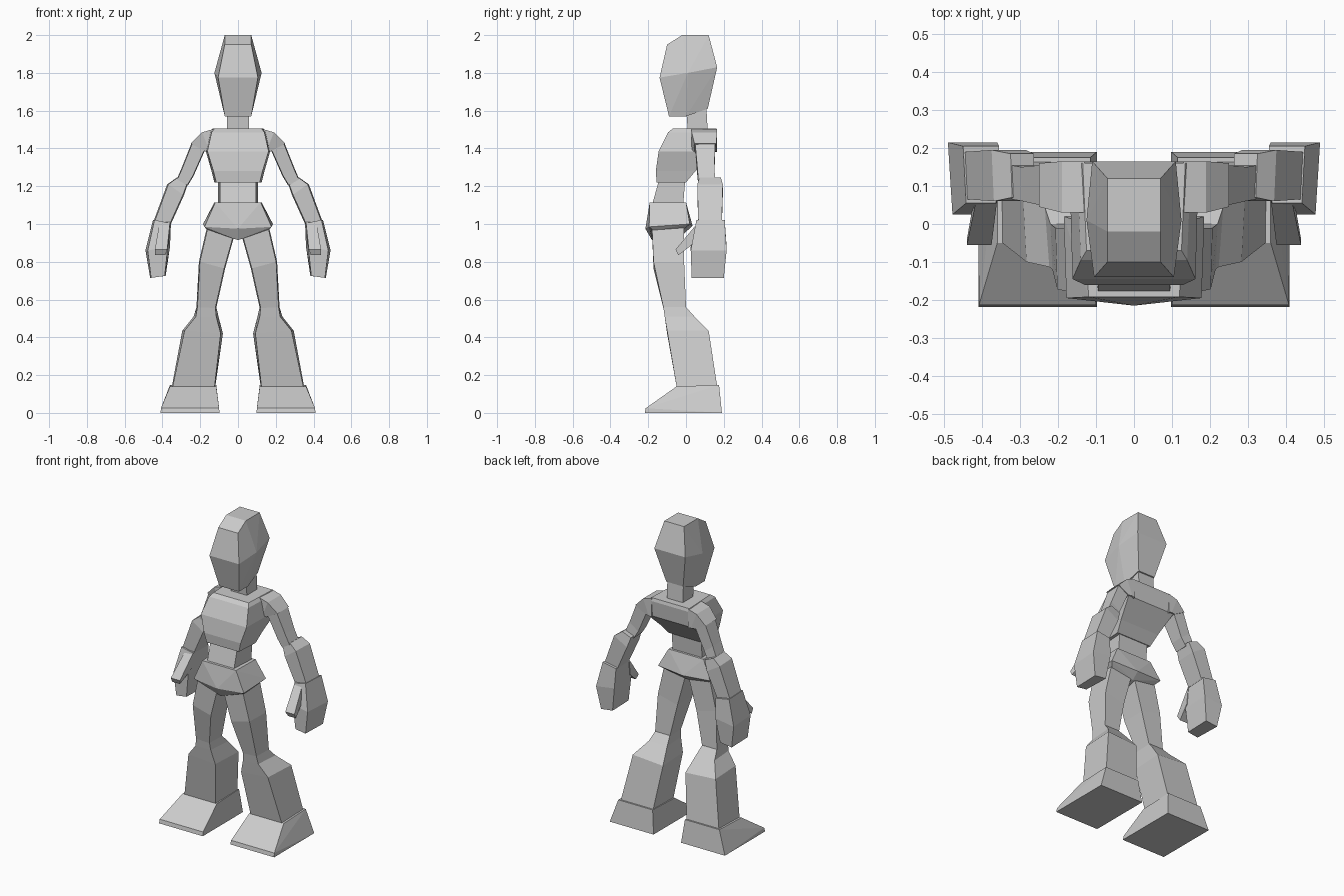
import bpy
import bmesh

cube = bpy.data.objects.get("Cube")
if cube:
    bpy.data.objects.remove(cube, do_unlink=True)

grey = bpy.data.materials.new("plain grey")
grey.use_nodes = True
GREY = (0.6, 0.6, 0.6, 1)
grey.diffuse_color = GREY
grey.node_tree.nodes["Principled BSDF"].inputs["Base Color"].default_value = GREY


def finish(name, bm):
    bmesh.ops.recalc_face_normals(bm, faces=bm.faces[:])
    mesh = bpy.data.meshes.new(name)
    bm.to_mesh(mesh)
    bm.free()
    mesh.materials.append(grey)
    bpy.context.collection.objects.link(bpy.data.objects.new(name, mesh))


def loft(name, sections, side=1):
    """Box tube; section = inner x, z, outer x, z, front y, back y, front inset."""
    bm = bmesh.new()
    rings = []
    for xi, zi, xo, zo, yf, yb, f in sections:
        pts = [(xi + f, yf, zi), (xo - f, yf, zo), (xo, yb, zo), (xi, yb, zi)]
        rings.append([bm.verts.new((side * x, y, z)) for x, y, z in pts])
    for a, b in zip(rings, rings[1:]):
        for i in range(4):
            j = (i + 1) % 4
            bm.faces.new((a[i], a[j], b[j], b[i]))
    bm.faces.new(rings[0])
    bm.faces.new(rings[-1])
    finish(name, bm)


def centred(name, rows):
    """Symmetric tube; row = z, half width, front y, back y, front inset."""
    loft(name, [(-w, z, w, z, yf, yb, f) for z, w, yf, yb, f in rows])


def hull(name, points, side=1):
    bm = bmesh.new()
    for x, y, z in points:
        bm.verts.new((side * x, y, z))
    bmesh.ops.convex_hull(bm, input=bm.verts[:])
    bmesh.ops.dissolve_limit(bm, angle_limit=0.03, verts=bm.verts[:], edges=bm.edges[:])
    finish(name, bm)


def both(points):
    return [(s * x, y, z) for x, y, z in points for s in ((1, -1) if x else (1,))]


# Head and neck
hull("head", both([
    (.07, -.09, 1.57), (.07, 0, 1.57), (.06, .115, 1.61),
    (.105, -.14, 1.775), (.125, .01, 1.80), (.11, .165, 1.83),
    (.07, -.10, 1.95), (.07, -.02, 2.0), (.07, .12, 2.0)]))
centred("neck", [(1.49, .057, .01, .115, 0), (1.615, .057, 0, .108, 0)])

# Chest tapers forward and down to the waist
centred("chest", [
    (1.22, .125, -.155, 0, .01), (1.28, .14, -.16, .05, .01),
    (1.385, .17, -.145, .155, .008), (1.485, .15, -.095, .165, .01),
    (1.505, .135, -.07, .16, .01)])
centred("waist", [(1.10, .105, -.18, -.015, .01), (1.225, .105, -.145, -.005, .01)])

# Flared hips with a pointed underside
hull("hips", both([
    (.12, -.192, 1.115), (.125, 0, 1.115),
    (.178, -.195, .985), (.185, .02, 1.0), (0, -.215, .975), (0, .035, .99),
    (.16, -.17, .965), (.16, -.01, .975), (0, -.18, .915), (0, -.01, .95)]))

for side, label in ((1, "left"), (-1, "right")):
    # Arm
    loft(label + "_shoulder", [
        (.13, 1.38, .13, 1.503, .03, .165, 0),
        (.15, 1.385, .19, 1.485, .03, .165, 0),
        (.175, 1.385, .25, 1.425, .045, .16, 0)], side)
    loft(label + "_upper_arm", [
        (.175, 1.39, .245, 1.43, .048, .155, .004),
        (.235, 1.255, .297, 1.30, .06, .15, .004),
        (.265, 1.205, .325, 1.235, .065, .155, .004)], side)
    loft(label + "_forearm", [
        (.263, 1.22, .325, 1.245, .07, .185, .004),
        (.285, 1.155, .375, 1.21, .06, .195, .006),
        (.355, 1.0, .445, 1.02, .065, .19, .006)], side)
    loft(label + "_hand", [
        (.355, 1.005, .45, 1.022, .055, .205, .008),
        (.36, .88, .49, .86, .025, .215, .012),
        (.383, .725, .465, .715, .03, .20, .005)], side)
    hull(label + "_thumb", [
        (.36, .065, 1.01), (.415, .065, 1.01), (.365, .045, .90), (.425, .045, .90),
        (.375, -.055, .865), (.44, -.055, .865),
        (.385, -.04, .835), (.44, -.04, .835)], side)

    # Leg
    loft(label + "_thigh", [
        (.012, .965, .165, .98, -.18, -.01, .005),
        (.068, .765, .207, .80, -.172, -.01, .005),
        (.115, .555, .22, .56, -.12, 0, .005)], side)
    loft(label + "_shin", [
        (.115, .56, .22, .56, -.12, 0, .005),
        (.103, .51, .235, .51, -.113, .045, .012),
        (.08, .42, .295, .435, -.10, .12, .012),
        (.12, .14, .35, .14, -.05, .165, .004)], side)

    # Wedge foot with a low toe
    hull(label + "_foot", [
        (x, y, z) for x0, x1, y, z in (
            (.115, .36, -.05, .14), (.115, .36, .175, .148),
            (.115, .375, -.09, .08), (.10, .408, -.213, .025),
            (.098, .41, -.218, 0), (.098, .41, .19, 0))
        for x in (x0, x1)], side)
